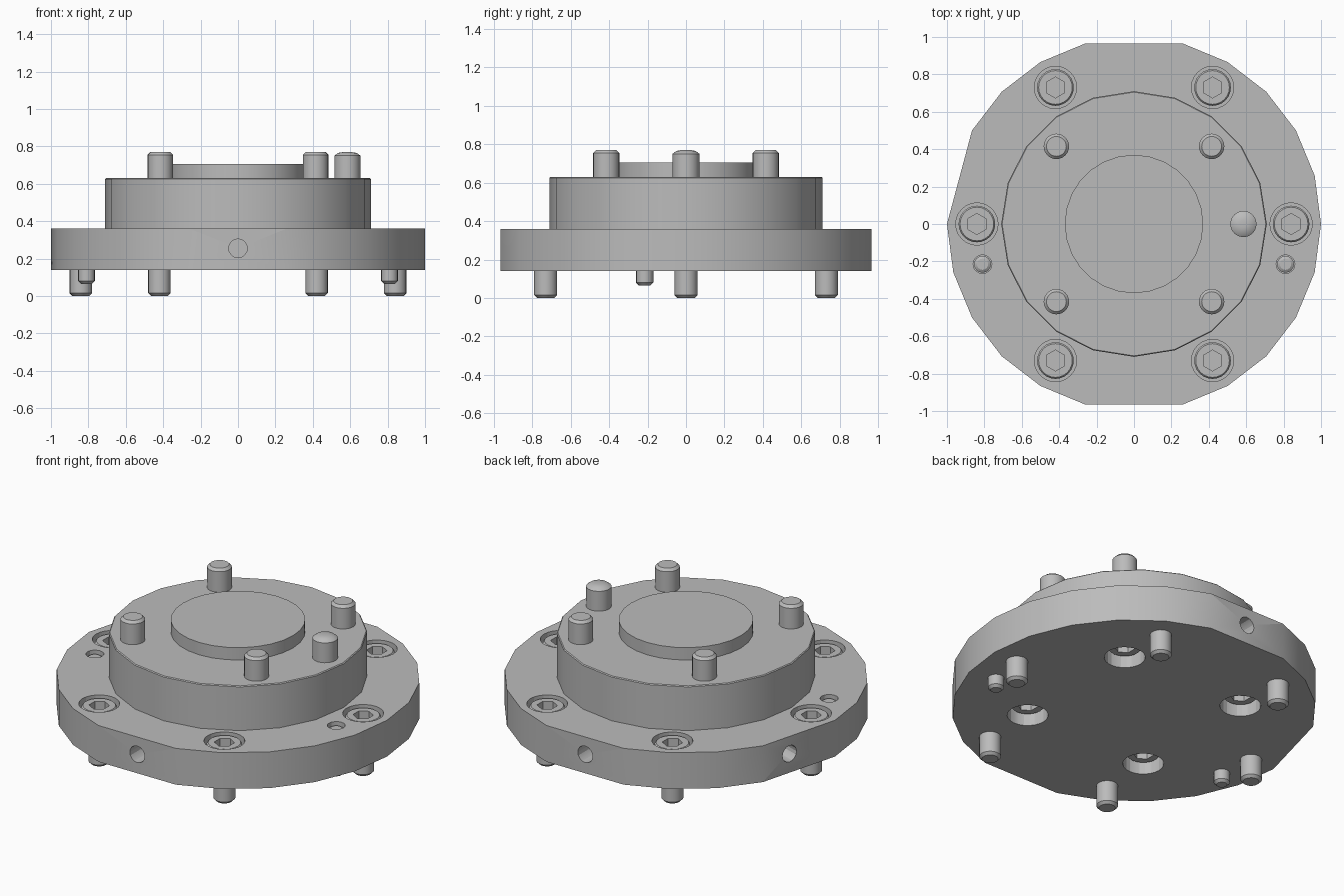
import bpy
import bmesh
from math import cos, sin, pi, radians
from mathutils import Matrix, Vector

cube = bpy.data.objects.get("Cube")
if cube:
    bpy.data.objects.remove(cube, do_unlink=True)

GREY = (0.5, 0.5, 0.5, 1)
metal = bpy.data.materials.new("plain grey metal")
metal.use_nodes = True
metal.diffuse_color = GREY
metal.node_tree.nodes["Principled BSDF"].inputs["Base Color"].default_value = GREY


def turn(bm, profile, angles, place=Matrix()):
    """Closed solid from (radius, z) points, listed bottom to top."""
    rings = [[bm.verts.new(place @ Vector((r * cos(a), r * sin(a), z)))
              for a in angles] for r, z in profile]
    n = len(angles)
    for low, high in zip(rings, rings[1:]):
        for i in range(n):
            j = (i + 1) % n
            bm.faces.new((low[i], low[j], high[j], high[i]))
    bm.faces.new(rings[0][::-1])
    bm.faces.new(rings[-1])


def circle(n):
    return [2 * pi * i / n for i in range(n)]


def finish(name, bm):
    mesh = bpy.data.meshes.new(name)
    bm.to_mesh(mesh)
    bm.free()
    mesh.materials.append(metal)
    obj = bpy.data.objects.new(name, mesh)
    bpy.context.collection.objects.link(obj)
    return obj


def smooth(obj):
    bpy.ops.object.select_all(action='DESELECT')
    obj.select_set(True)
    bpy.context.view_layer.objects.active = obj
    bpy.ops.object.shade_smooth_by_angle(angle=radians(32))


def solid(name, profile, angles, at=(0, 0, 0)):
    bm = bmesh.new()
    turn(bm, profile, angles)
    obj = finish(name, bm)
    obj.location = at
    smooth(obj)
    return obj


def cut(obj, cutter):
    mod = obj.modifiers.new("cut", 'BOOLEAN')
    mod.operation = 'DIFFERENCE'
    mod.solver = 'EXACT'
    mod.object = cutter
    bpy.context.view_layer.objects.active = obj
    bpy.ops.object.modifier_apply(modifier=mod.name)
    bpy.data.objects.remove(cutter, do_unlink=True)
    smooth(obj)


# Positions of the fasteners
flange_spots = [(x, y) for x in (-0.42, 0.42) for y in (-0.73, 0.73)]
flange_spots += [(-0.84, 0), (0.84, 0)]
hub_spots = [(x, y) for x in (-0.415, 0.415) for y in (-0.415, 0.415)]
dowel_spots = [(-0.81, -0.215), (0.81, -0.215)]

# Flange: a faceted disc with three flats where the side ports are
flats = (90, 165, 270)
flange = solid("flange", [(1, 0.14), (1, 0.36)],
               [radians(d) for d in range(0, 360, 15) if d not in flats])

# Counterbores, dowel holes and side ports cut into the flange
bm = bmesh.new()
for x, y in flange_spots:
    turn(bm, [(0.113, 0.22), (0.113, 0.4)], circle(24), Matrix.Translation((x, y, 0)))
for x, y in hub_spots:
    turn(bm, [(0.113, 0.1), (0.113, 0.33)], circle(24), Matrix.Translation((x, y, 0)))
for x, y in dowel_spots:
    turn(bm, [(0.05, 0.32), (0.05, 0.4)], circle(16), Matrix.Translation((x, y, 0)))
for degrees in (90, 161, 270):
    place = (Matrix.Rotation(radians(degrees), 4, 'Z') @ Matrix.Translation((0, 0, 0.255))
             @ Matrix.Rotation(pi / 2, 4, 'Y'))
    turn(bm, [(0.05, 0.8), (0.05, 1.1)], circle(16), place)
cut(flange, finish("flange_cutter", bm))

# Hub and raised centre boss
solid("hub", [(0.71, 0.35), (0.71, 0.625), (0.705, 0.63)], circle(20))
solid("centre_boss", [(0.37, 0.6), (0.37, 0.705)], circle(28))


def socket_screw(name, length, radius):
    """Screw with its head top at the origin and its tip pointing down."""
    obj = solid(name, [(radius - 0.015, -length), (radius, 0.015 - length),
                       (radius, -0.13), (0.098, -0.13), (0.098, -0.01), (0.09, 0)],
                circle(24))
    bm = bmesh.new()
    turn(bm, [(0.056, -0.07), (0.056, 0.05)], [a + pi / 6 for a in circle(6)])
    cut(obj, finish("hex_cutter", bm))
    return obj


def place_copies(obj, name, spots, z, flip=False):
    for i, (x, y) in enumerate(spots):
        item = obj if i == 0 else obj.copy()
        if i:
            bpy.context.collection.objects.link(item)
        item.name = f"{name}_{i + 1}"
        item.location = (x, y, z)
        item.rotation_euler = (pi if flip else 0, 0, 0)


# Flange screws point down, hub screws point up through the body
place_copies(socket_screw("flange_screw", 0.35, 0.06), "flange_screw", flange_spots, 0.35)
place_copies(socket_screw("hub_screw", 0.57, 0.068), "hub_screw", hub_spots, 0.2, True)

# Locating dowels: one on the hub, two under the flange
solid("hub_dowel", [(0.07, 0.6), (0.07, 0.75), (0.05, 0.765), (0.02, 0.77)],
      circle(24), (0.585, 0, 0))
for side, (x, y) in zip(("right", "left"), dowel_spots):
    solid(side + "_flange_dowel",
          [(0.03, 0.065), (0.045, 0.08), (0.045, 0.335), (0.03, 0.345)],
          circle(16), (x, y, 0))
